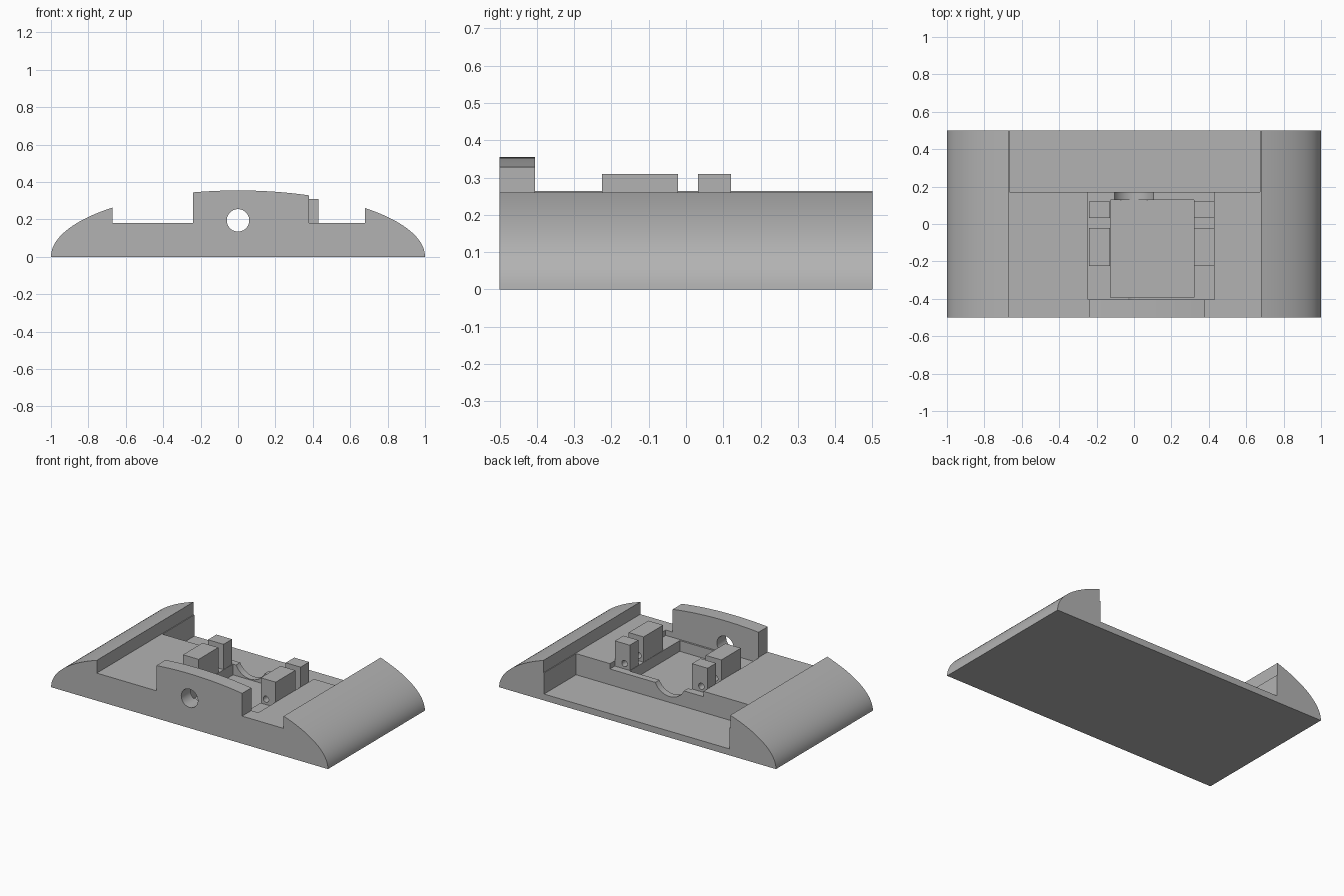
import bpy, bmesh, math
from mathutils import Matrix, Vector

old = bpy.data.objects.get("Cube")
if old:
    bpy.data.objects.remove(old, do_unlink=True)

grey = bpy.data.materials.new("plain grey")
grey.use_nodes = True
colour = (0.45, 0.45, 0.45, 1)
grey.diffuse_color = colour
grey.node_tree.nodes["Principled BSDF"].inputs["Base Color"].default_value = colour


def finish(bm, name):
    bmesh.ops.recalc_face_normals(bm, faces=bm.faces)
    mesh = bpy.data.meshes.new(name)
    bm.to_mesh(mesh)
    bm.free()
    mesh.materials.append(grey)
    ob = bpy.data.objects.new(name, mesh)
    bpy.context.collection.objects.link(ob)
    return ob


def box(name, x0, x1, y0, y1, z0, z1):
    bm = bmesh.new()
    centre = Vector((x0 + x1, y0 + y1, z0 + z1)) / 2
    size = Matrix.Diagonal((x1 - x0, y1 - y0, z1 - z0, 1))
    bmesh.ops.create_cube(bm, size=1, matrix=Matrix.Translation(centre) @ size)
    return finish(bm, name)


def rod(name, x, z, radius, y0, y1):
    """Cylinder lying along y."""
    bm = bmesh.new()
    place = Matrix.Translation((x, (y0 + y1) / 2, z)) @ Matrix.Rotation(math.pi / 2, 4, "X")
    bmesh.ops.create_cone(bm, cap_ends=True, segments=40, radius1=radius,
                          radius2=radius, depth=y1 - y0, matrix=place)
    return finish(bm, name)


def cut(target, cutter):
    """Subtract the cutter, bake the result and remove the cutter."""
    cutter.hide_render = True
    mod = target.modifiers.new("cut", "BOOLEAN")
    mod.operation, mod.solver, mod.object = "DIFFERENCE", "EXACT", cutter
    bpy.context.view_layer.update()
    graph = bpy.context.evaluated_depsgraph_get()
    mesh = bpy.data.meshes.new_from_object(target.evaluated_get(graph))
    target.modifiers.remove(mod)
    target.data = mesh
    bpy.data.objects.remove(cutter, do_unlink=True)


# Domed body: half ellipse drawn along y
FLOOR, RECESS, WALL = 0.18, 0.145, -0.405
bm = bmesh.new()
steps = 72
arc = [(math.cos(math.pi * i / steps), 0.355 * math.sin(math.pi * i / steps))
       for i in range(steps + 1)]
face = bm.faces.new([bm.verts.new((x, -0.5, z)) for x, z in arc])
ext = bmesh.ops.extrude_face_region(bm, geom=[face])
bmesh.ops.translate(bm, vec=(0, 1, 0),
                    verts=[g for g in ext["geom"] if isinstance(g, bmesh.types.BMVert)])
body = finish(bm, "body")

# Upper deck, leaving the front wall standing
cut(body, box("deck_cut", -0.67, 0.68, WALL, 0.6, FLOOR, 0.5))
cut(body, box("right_deck_cut", -0.67, -0.24, -0.6, WALL + 0.05, FLOOR, 0.5))
cut(body, box("left_deck_cut", 0.38, 0.68, -0.6, WALL + 0.05, FLOOR, 0.5))
# Deep tray at the back, shallow recess and central well
cut(body, box("tray_cut", -0.665, 0.675, 0.17, 0.6, 0.042, 0.3))
cut(body, box("recess_cut", -0.245, 0.43, WALL, 0.2, RECESS, 0.3))
cut(body, box("well_cut", -0.125, 0.32, -0.393, 0.127, 0.075, 0.3))
# Round channel at the back of the well and hole through the front wall
cut(body, rod("channel_cut", 0, 0.195, 0.115, 0.1, 0.25))
cut(body, rod("front_hole_cut", 0, 0.195, 0.06, -0.6, -0.3))

# Two pairs of bearing blocks with pin holes
parts = [body]
for side, x0, x1 in (("right", -0.24, -0.127), ("left", 0.322, 0.43)):
    for end, y0, y1 in (("front", -0.225, -0.022), ("back", 0.032, 0.12)):
        block = box(f"{side}_{end}_block", x0, x1, y0, y1, RECESS - 0.005, 0.31)
        pin_x = -0.195 if side == "right" else 0.36
        cut(block, rod("pin_cut", pin_x, FLOOR, 0.02, y0 - 0.05, y1 + 0.05))
        parts.append(block)

# Smooth the curves, keep the edges sharp
bpy.ops.object.select_all(action="DESELECT")
for ob in parts:
    ob.select_set(True)
bpy.context.view_layer.objects.active = body
bpy.ops.object.shade_smooth_by_angle(angle=math.radians(25))
